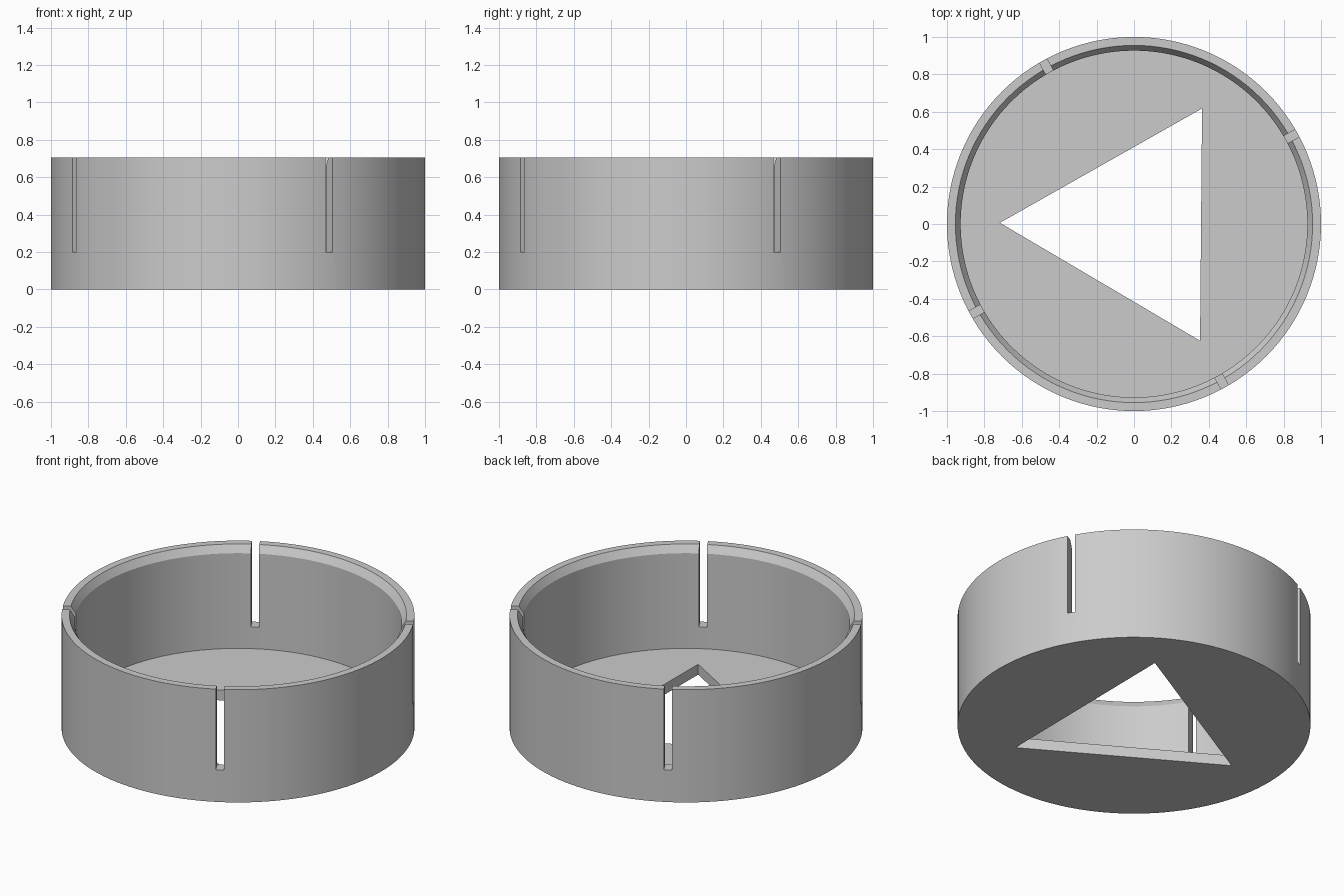
import bpy, bmesh, math
from mathutils import Matrix, Vector

if "Cube" in bpy.data.objects:
    bpy.data.objects.remove(bpy.data.objects["Cube"])

SEGMENTS = 128
HEIGHT, FLOOR, INNER = 0.705, 0.065, 0.927
SLOT_ANGLE, SLOT_WIDTH, SLOT_BOTTOM = 29.1, 0.045, 0.2


def make_object(name, bm):
    bmesh.ops.recalc_face_normals(bm, faces=bm.faces)
    mesh = bpy.data.meshes.new(name)
    bm.to_mesh(mesh)
    bm.free()
    obj = bpy.data.objects.new(name, mesh)
    bpy.context.collection.objects.link(obj)
    return obj


def cut(target, cutter):
    mod = target.modifiers.new("cut", 'BOOLEAN')
    mod.operation = 'DIFFERENCE'
    mod.solver = 'EXACT'
    mod.object = cutter
    bpy.context.view_layer.objects.active = target
    bpy.ops.object.modifier_apply(modifier=mod.name)
    bpy.data.objects.remove(cutter)


# Round dish: outer wall, flat rim, inner bevel, inner wall, floor
bm = bmesh.new()
profile = [(1, 0), (1, HEIGHT), (0.955, HEIGHT), (INNER, HEIGHT - 0.045), (INNER, FLOOR)]
rings = []
for r, z in profile:
    rings.append([bm.verts.new((r * math.cos(a), r * math.sin(a), z))
                  for a in (math.tau * i / SEGMENTS for i in range(SEGMENTS))])
for low, high in zip(rings, rings[1:]):
    for i in range(SEGMENTS):
        j = (i + 1) % SEGMENTS
        bm.faces.new((low[i], low[j], high[j], high[i]))
bm.faces.new(rings[0])
bm.faces.new(rings[-1])
dish = make_object("slotted_dish", bm)

# Triangular hole through the floor
bm = bmesh.new()
tri = [bm.verts.new((0.717 * math.cos(math.radians(a)), 0.717 * math.sin(math.radians(a)), -0.1))
       for a in (59.5, 179.5, 299.5)]
face = bm.faces.new(tri)
new = bmesh.ops.extrude_face_region(bm, geom=[face])["geom"]
bmesh.ops.translate(bm, vec=(0, 0, 0.3),
                    verts=[v for v in new if isinstance(v, bmesh.types.BMVert)])
cut(dish, make_object("triangle_cutter", bm))

# Four vertical slots open at the rim
bm = bmesh.new()
for k in range(4):
    turn = Matrix.Rotation(math.radians(SLOT_ANGLE + 90 * k), 4, 'Z')
    place = Matrix.Translation(Vector((0.95, 0, SLOT_BOTTOM + 0.4)))
    size = Matrix.Diagonal((0.3, SLOT_WIDTH, 0.8, 1))
    bmesh.ops.create_cube(bm, size=1, matrix=turn @ place @ size)
cut(dish, make_object("slot_cutter", bm))

# Plain grey finish, smooth round walls with crisp edges
grey = bpy.data.materials.new("grey")
grey.diffuse_color = (0.6, 0.6, 0.6, 1)
grey.use_nodes = True
grey.node_tree.nodes["Principled BSDF"].inputs["Base Color"].default_value = grey.diffuse_color
dish.data.materials.clear()
dish.data.materials.append(grey)
for poly in dish.data.polygons:
    poly.material_index = 0
bpy.ops.object.select_all(action='DESELECT')
dish.select_set(True)
bpy.context.view_layer.objects.active = dish
bpy.ops.object.shade_smooth_by_angle(angle=math.radians(25))
